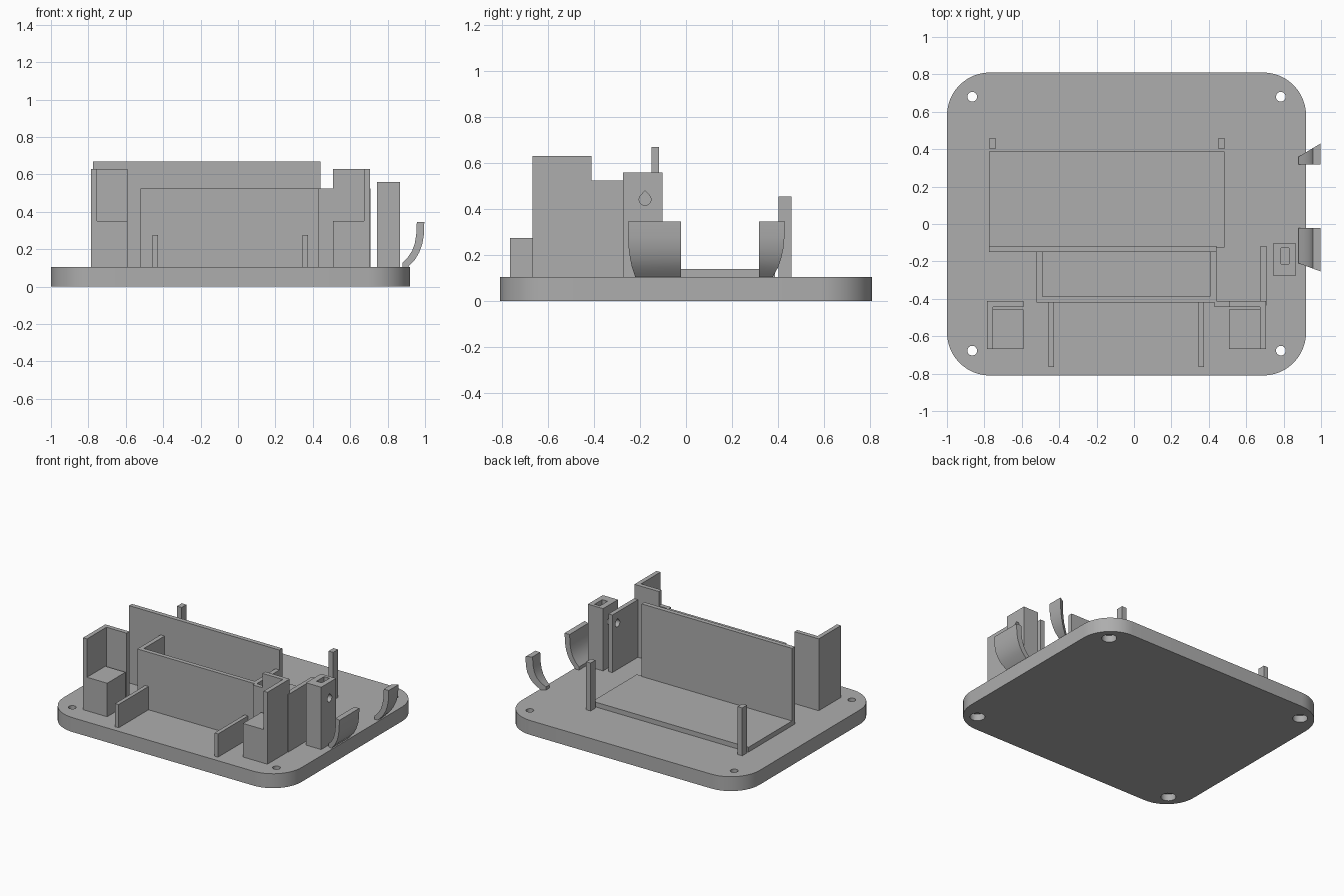
import bpy, bmesh, math

if "Cube" in bpy.data.objects:
    bpy.data.objects.remove(bpy.data.objects["Cube"])

grey = bpy.data.materials.new("plastic_grey")
grey.diffuse_color = (0.42, 0.42, 0.42, 1)
grey.use_nodes = True
grey.node_tree.nodes["Principled BSDF"].inputs["Base Color"].default_value = grey.diffuse_color
FLOOR = 0.105
LOW = 0.09  # parts sink slightly into the base


def prism(name, pts, to3d, a, b):
    """Extrude a 2D outline between a and b; to3d maps (u, v, w) to xyz."""
    bm = bmesh.new()
    ends = [[bm.verts.new(to3d(u, v, w)) for u, v in pts] for w in (a, b)]
    bm.faces.new(ends[0])
    bm.faces.new(ends[1])
    n = len(pts)
    for i in range(n):
        j = (i + 1) % n
        bm.faces.new((ends[0][i], ends[0][j], ends[1][j], ends[1][i]))
    bmesh.ops.recalc_face_normals(bm, faces=bm.faces)
    me = bpy.data.meshes.new(name)
    bm.to_mesh(me)
    bm.free()
    me.materials.append(grey)
    ob = bpy.data.objects.new(name, me)
    bpy.context.collection.objects.link(ob)
    return ob


def along_z(u, v, w):
    return (u, v, w)


def along_x(u, v, w):
    return (w, u, v)


def box(name, x0, x1, y0, y1, z1, z0=LOW):
    return prism(name, [(x0, y0), (x1, y0), (x1, y1), (x0, y1)], along_z, z0, z1)


def arc(cx, cy, r, a0, a1, n):
    return [(cx + r * math.cos(math.radians(a0 + (a1 - a0) * i / n)),
             cy + r * math.sin(math.radians(a0 + (a1 - a0) * i / n)))
            for i in range(n + 1)]


def cut(ob, cutter):
    """Subtract the cutter, then delete it."""
    cutter.hide_render = True
    m = ob.modifiers.new("cut", 'BOOLEAN')
    m.operation = 'DIFFERENCE'
    m.solver = 'EXACT'
    m.object = cutter
    bpy.context.view_layer.objects.active = ob
    bpy.ops.object.modifier_apply(modifier=m.name)
    bpy.data.objects.remove(cutter)


def smooth(ob):
    bpy.ops.object.select_all(action='DESELECT')
    ob.select_set(True)
    bpy.context.view_layer.objects.active = ob
    bpy.ops.object.shade_smooth_by_angle(angle=math.radians(30))


# Rounded base plate with counterbored screw holes
R = 0.23
outline = (arc(0.92 - R, 0.81 - R, R, 0, 90, 12) + arc(-1 + R, 0.81 - R, R, 90, 180, 12)
           + arc(-1 + R, -0.81 + R, R, 180, 270, 12) + arc(0.92 - R, -0.81 + R, R, 270, 360, 12))
base = prism("base_plate", outline, along_z, 0, FLOOR)
for x in (-0.865, 0.785):
    for y in (-0.677, 0.68):
        cut(base, prism("hole", arc(x, y, 0.026, 0, 345, 23), along_z, -0.1, 0.2))
        cut(base, prism("bore", arc(x, y, 0.05, 0, 345, 23), along_z, -0.1, 0.05))
smooth(base)

# Rear tray, its tall wall and two posts
box("tray_floor", -0.775, 0.485, -0.125, 0.387, 0.14)
box("tall_wall", -0.775, 0.44, -0.15, -0.117, 0.67)
for x in (-0.775, 0.45):
    box("rear_post", x, x + 0.037, 0.403, 0.458, 0.455)

# Front compartment walls and ribs
box("compartment_front", -0.52, 0.44, -0.42, -0.388, 0.525)
box("compartment_left", -0.52, -0.488, -0.40, -0.14, 0.525)
box("compartment_right", 0.407, 0.44, -0.40, -0.14, 0.525)
for x in (-0.457, 0.346):
    box("front_rib", x, x + 0.028, -0.765, -0.41, 0.275)

# Corner holders: stepped block inside an L-shaped wall
for side, out, inn in (("left", -0.785, -0.59), ("right", 0.705, 0.507)):
    t = out + (0.032 if out < 0 else -0.032)
    box(side + "_holder_side", min(out, t), max(out, t), -0.667, -0.411, 0.63)
    box(side + "_holder_back", min(out, inn), max(out, inn), -0.443, -0.411, 0.63)
    box(side + "_holder_block", min(t, inn), max(t, inn), -0.667, -0.456, 0.35)

# Link and side wall beside the right holder
box("link_wall", 0.43, 0.52, -0.443, -0.411, 0.525)
side_wall = box("side_wall", 0.677, 0.709, -0.435, -0.117, 0.525)

# Screw post with nut slot and teardrop cross hole
post = box("screw_post", 0.742, 0.865, -0.275, -0.103, 0.56)
teardrop = arc(-0.178, 0.442, 0.026, 135, 405, 14) + [(-0.178, 0.479)]
cut(post, box("slot", 0.785, 0.828, -0.215, -0.127, 0.7, 0.40))
for ob in (post, side_wall):
    cut(ob, prism("cross_hole", teardrop, along_x, 0.6, 1.0))
    smooth(ob)

# Curved hooks on the right edge, each with one flared side
inner = [(0.88, 0.10), (0.88, 0.128), (0.907, 0.155), (0.93, 0.19),
         (0.945, 0.23), (0.953, 0.28), (0.956, 0.345)]
outer = [(0.905, 0.10), (0.92, 0.117), (0.948, 0.147), (0.97, 0.185),
         (0.986, 0.23), (0.994, 0.28), (0.996, 0.345)]
for name, straight, flared, slope in (("large_hook", -0.022, -0.21, -0.37),
                                      ("small_hook", 0.317, 0.36, 0.60)):
    hook = prism(name, inner + outer[::-1],
                 lambda u, v, w: (u, straight if w == 0 else flared + slope * (u - 0.88), v),
                 0, 1)
    smooth(hook)
